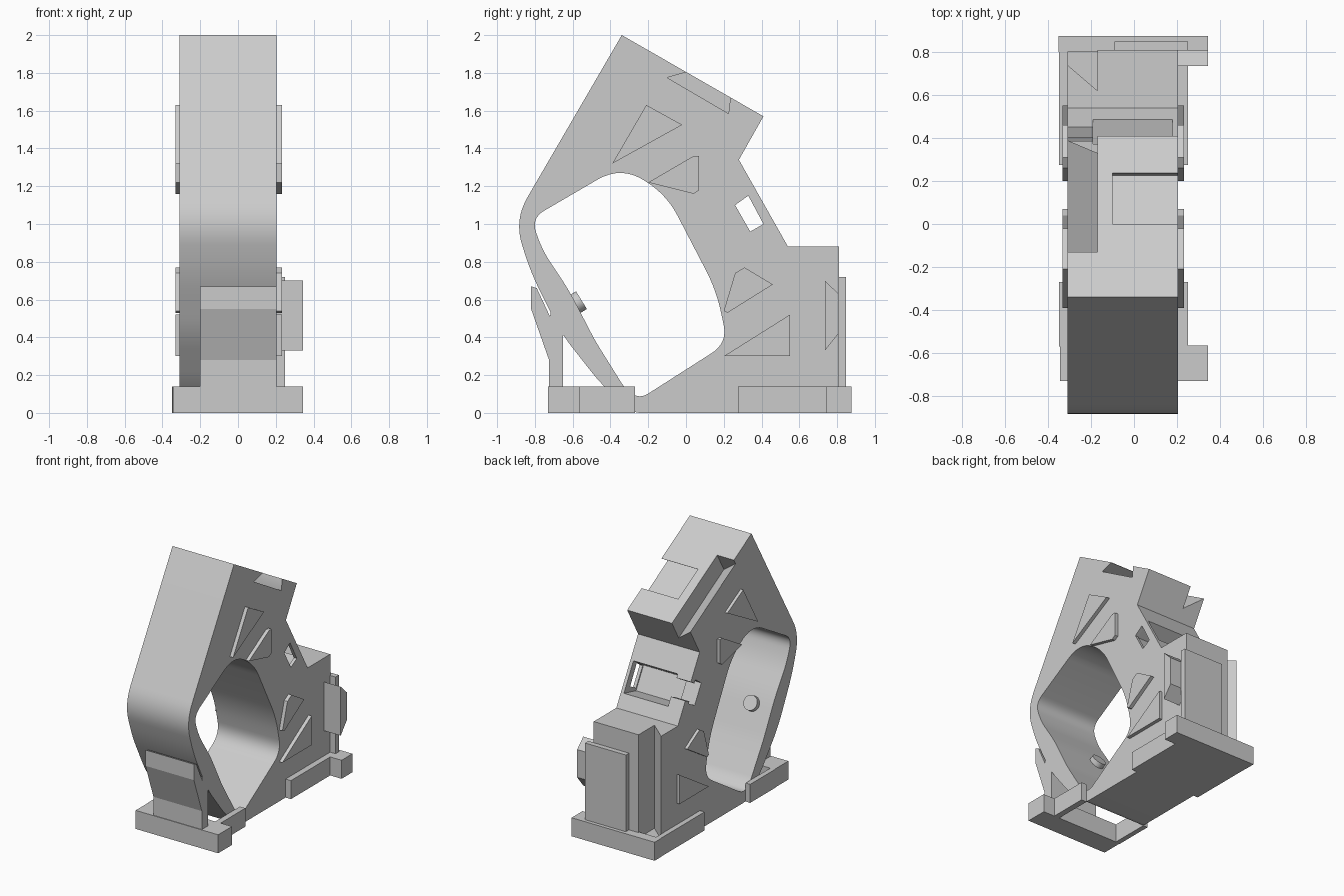
import bpy, bmesh, math
from mathutils import Vector

if "Cube" in bpy.data.objects:
    bpy.data.objects.remove(bpy.data.objects["Cube"])

GREY = (0.6, 0.6, 0.6, 1)
mat = bpy.data.materials.new("plain grey")
mat.use_nodes = True
mat.diffuse_color = GREY
mat.node_tree.nodes["Principled BSDF"].inputs["Base Color"].default_value = GREY

LEFT, RIGHT = 0.205, -0.31   # side planes of the body


def prism(name, points, vec):
    """Extrude a planar polygon along a vector."""
    bm = bmesh.new()
    face = bm.faces.new([bm.verts.new(p) for p in points])
    out = bmesh.ops.extrude_face_region(bm, geom=[face])
    verts = [g for g in out["geom"] if isinstance(g, bmesh.types.BMVert)]
    bmesh.ops.translate(bm, verts=verts, vec=vec)
    bmesh.ops.recalc_face_normals(bm, faces=bm.faces)
    mesh = bpy.data.meshes.new(name)
    bm.to_mesh(mesh)
    bm.free()
    mesh.materials.append(mat)
    ob = bpy.data.objects.new(name, mesh)
    bpy.context.collection.objects.link(ob)
    return ob


def side(name, yz, x0, x1):
    return prism(name, [(x0, y, z) for y, z in yz], (x1 - x0, 0, 0))


def box(name, x0, x1, y0, y1, z0, z1):
    return side(name, [(y0, z0), (y1, z0), (y1, z1), (y0, z1)], x0, x1)


def rounded(corners, steps=8):
    """Round each (y, z, r) corner with a curve reaching r along its edges."""
    pts = []
    for i, (y, z, r) in enumerate(corners):
        c = Vector((y, z))
        if r == 0:
            pts.append(c)
            continue
        a = Vector(corners[i - 1][:2])
        b = Vector(corners[(i + 1) % len(corners)][:2])
        p, q = c + (a - c).normalized() * r, c + (b - c).normalized() * r
        for k in range(steps + 1):
            t = k / steps
            pts.append(p * (1 - t) ** 2 + c * 2 * t * (1 - t) + q * t * t)
    return pts


def activate(ob):
    bpy.ops.object.select_all(action="DESELECT")
    bpy.context.view_layer.objects.active = ob
    ob.select_set(True)


def cut(ob, cutter):
    activate(ob)
    mod = ob.modifiers.new("cut", "BOOLEAN")
    mod.operation, mod.solver, mod.object = "DIFFERENCE", "EXACT", cutter
    bpy.ops.object.modifier_apply(modifier=mod.name)
    bpy.data.objects.remove(cutter)


# Main body: slanted housing with a thin rounded strap at the front
body = side("body", rounded([
    (-0.34, 2.0, 0), (0.41, 1.57, 0), (0.28, 1.34, 0), (0.54, 0.88, 0),
    (0.81, 0.88, 0), (0.81, 0, 0), (-0.27, 0, 0.03), (-0.44, 0.14, 0.1),
    (-0.66, 0.42, 0.1), (-0.82, 0.74, 0.1), (-0.91, 1.02, 0.14)]), RIGHT, LEFT)

# Large central opening
cut(body, side("opening", rounded([
    (-0.82, 1.03, 0.08), (-0.34, 1.31, 0.15), (-0.1, 1.15, 0.12),
    (0.16, 0.65, 0.12), (0.22, 0.37, 0.1), (-0.25, 0.07, 0.06),
    (-0.33, 0.14, 0.03), (-0.48, 0.38, 0.05), (-0.62, 0.65, 0.08),
    (-0.76, 0.86, 0.08)]), -0.6, 0.6))

# Dovetail slot in the top slope
cut(body, side("dovetail_slot", [
    (-0.1, 1.775), (0, 1.803), (0.02, 1.84), (0.255, 1.704),
    (0.235, 1.667), (0.225, 1.585)], -0.1, 0.4))

# Window through the neck, pocket around it and a gap to the right side
cut(body, side("window", [(0.26, 1.1), (0.33, 1.15), (0.41, 1.0), (0.34, 0.96)], -0.6, 0.6))
cut(body, side("pocket", [(0.42, 1.21), (0.54, 0.99), (0.34, 0.94), (0.25, 1.1)], -0.19, 0.18))
cut(body, side("gap", [(0.41, 1.17), (0.48, 1.05), (0.37, 1.0), (0.3, 1.1)], -0.6, -0.18))

# Undercut groove along the right edge of the top slope
along = Vector((0, math.cos(math.radians(30)), -0.5))
inward = Vector((0, -0.5, -along.y))
start = Vector((0, -0.13, 1.879))
wedge = [(-0.4, -0.1), (-0.17, -0.1), (-0.17, 0.16), (-0.31, 0.04), (-0.4, -0.04)]
cut(body, prism("slope_groove",
                [start + inward * d + Vector((x, 0, 0)) for x, d in wedge], along * 0.85))

# Matching groove down the right rear corner
cut(body, prism("rear_groove", [(x, 0.78 - d, 0.1) for x, d in wedge], (0, 0, 0.95)))
activate(body)
bpy.ops.object.shade_smooth_by_angle(angle=math.radians(30))

# Raised triangular pads on both sides
pads = [
    [(-0.39, 1.32), (-0.21, 1.63), (-0.02, 1.525)],
    [(-0.2, 1.22), (0.04, 1.36), (0.07, 1.36), (0.07, 1.18), (0.04, 1.16)],
    [(0.2, 0.54), (0.26, 0.74), (0.31, 0.77), (0.46, 0.68), (0.22, 0.53)],
    [(0.2, 0.3), (0.55, 0.52), (0.55, 0.3)],
]
for pad in pads:
    side("left_pad", pad, LEFT - 0.01, LEFT + 0.027)
    side("right_pad", pad, RIGHT + 0.01, RIGHT - 0.022)

# Front clip standing on the front foot
side("front_clip", [
    (-0.82, 0.67), (-0.79, 0.66), (-0.72, 0.51), (-0.7, 0.63), (-0.64, 0.52),
    (-0.55, 0.38), (-0.65, 0.41), (-0.65, 0.12), (-0.725, 0.12), (-0.725, 0.28),
    (-0.82, 0.55)], -0.2, LEFT)

# Feet: cross bars with side rails hugging the body
box("front_foot_bar", -0.345, 0.345, -0.73, -0.565, 0, 0.14)
box("rear_foot_bar", -0.35, 0.345, 0.8, 0.875, 0, 0.14)
box("rear_foot_tab", 0.2, 0.345, 0.745, 0.875, 0, 0.14)
for name, y0, y1 in (("front", -0.57, -0.27), ("rear", 0.275, 0.81)):
    box(name + "_left_rail", LEFT, 0.25, y0, y1, 0, 0.14)
    box(name + "_right_rail", -0.348, RIGHT, y0, y1, 0, 0.14)

# Rear plate and the bevelled tab at its side
box("rear_plate", -0.09, 0.25, 0.808, 0.848, 0.13, 0.72)
side("side_tab", [(0.735, 0.7), (0.808, 0.63), (0.808, 0.42), (0.735, 0.33)], 0.15, 0.345)

# Round button inside the opening
axis = Vector((0, 0.85, 0.52))
up = Vector((1, 0, 0)).cross(axis)
centre = Vector((-0.15, -0.63, 0.55))
ring = [centre + 0.055 * (Vector((math.cos(a), 0, 0)) + up * math.sin(a))
        for a in (k * math.tau / 24 for k in range(24))]
button = prism("button", ring, axis * 0.09)
activate(button)
bpy.ops.object.shade_smooth_by_angle(angle=math.radians(30))
